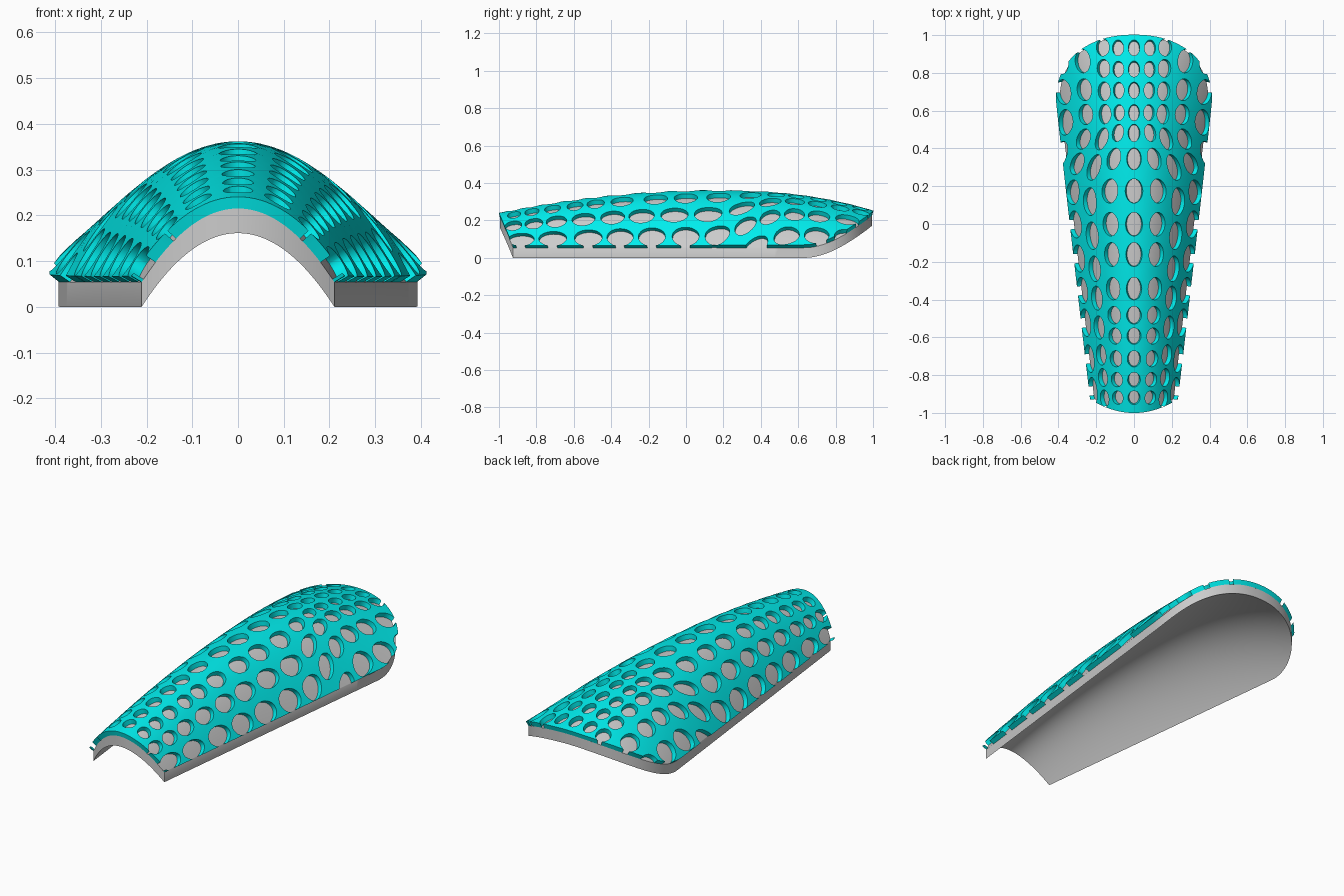
import bpy, bmesh
from math import sin, cos, pi, sqrt
from mathutils import Vector
from mathutils.geometry import delaunay_2d_cdt

if "Cube" in bpy.data.objects:
    bpy.data.objects.remove(bpy.data.objects["Cube"])

WALL, SKIN = 0.054, 0.026


# --- shape of the guard: an arch over a tapered plan outline ---
def half_width(y):
    return 0.21 + (y + 0.93) * 0.1155


def height(x, y):
    d = y - 0.15
    crown = 0.282 - (0.11 * (d / 0.85) ** 2.4 if d > 0 else 0.122 * (d / 1.15) ** 2)
    return max(0.0, crown * (1 - (x / half_width(y)) ** 2))


def front_y(u):
    return -0.995 + 0.07 * u * u


def back_y(u):
    return 0.63 + 0.365 * sqrt(max(0.0, 1 - abs(u) ** 2.2))


def plan(u, y):
    return Vector((u * half_width(y), y))


def finish(name, bm):
    bmesh.ops.recalc_face_normals(bm, faces=bm.faces) if name == "inner_shell" else None
    me = bpy.data.meshes.new(name)
    bm.to_mesh(me)
    bm.free()
    ob = bpy.data.objects.new(name, me)
    bpy.context.collection.objects.link(ob)
    return ob


def smooth(ob, angle):
    bpy.ops.object.select_all(action='DESELECT')
    ob.select_set(True)
    bpy.context.view_layer.objects.active = ob
    bpy.ops.object.shade_smooth_by_angle(angle=angle)


# --- grey inner shell: arch sheet thickened straight up ---
bm = bmesh.new()
NU, NV = 64, 70
rows = []
for i in range(NU + 1):
    u = sin(pi / 2 * (2 * i / NU - 1))
    row = []
    for j in range(NV + 1):
        p = plan(u, front_y(u) + (back_y(u) - front_y(u)) * j / NV)
        row.append(bm.verts.new((p.x, p.y, height(p.x, p.y))))
    rows.append(row)
for i in range(NU):
    for j in range(NV):
        bm.faces.new((rows[i][j], rows[i + 1][j], rows[i + 1][j + 1], rows[i][j + 1]))
ext = bmesh.ops.extrude_face_region(bm, geom=bm.faces[:], use_keep_orig=True)
bmesh.ops.translate(bm, vec=(0, 0, WALL),
                    verts=[g for g in ext["geom"] if isinstance(g, bmesh.types.BMVert)])
smooth(finish("inner_shell", bm), 0.6)


# --- hole layout: columns that squeeze together toward the wide end ---
NARROW = [0, 0.35, 0.65, 0.91, 1.2]
WIDE = [0, 0.19, 0.37, 0.62, 0.89]
MID_ROWS = [-.915, -.82, -.71, -.59, -.48, -.34, -.16, 0, .175, .344, .48, .587, .704, .815, .926]
COLUMN_ROWS = [
    MID_ROWS,
    MID_ROWS,
    [-.92, -.81, -.69, -.545, -.39, -.235, -.06, .12, .30, .45, .58, .70, .82, .93],
    [-.88, -.71, -.52, -.35, -.18, 0, .17, .32, .45, .58, .71, .86],
    [.37, .54, .70, .86],
]


def col_u(k, y):
    t = min(1, max(0, (y - 0.12) / 0.46))
    t = t * t * (3 - 2 * t)
    return NARROW[k] + (WIDE[k] - NARROW[k]) * t


holes = []
for k, ys in enumerate(COLUMN_ROWS):
    for n, y in enumerate(ys):
        lo = y - ys[n - 1] if n else ys[1] - y
        hi = ys[n + 1] - y if n < len(ys) - 1 else lo
        ry = (0.37 if k < 2 else 0.41) * (lo + hi) / 2
        a, b = max(0, k - 1), min(4, k + 1)
        rx = 0.35 * (col_u(b, y) - col_u(a, y)) / (b - a) * half_width(y)
        for side in ((1, -1) if k else (1,)):
            holes.append((k, side, y, rx, ry))


def hole_x(k, side, y):
    return side * col_u(k, y) * half_width(y)


def in_hole(x, y):
    for k, side, cy, rx, ry in holes:
        d = (y - cy) / ry
        if abs(d) < 1 and abs(x - hole_x(k, side, y)) < 0.99 * rx * sqrt(1 - d * d):
            return True
    return False


# --- teal perforated skin: flat triangulation lifted onto the arch ---
pts, edges = [], []


def add_loop(loop):
    s, n = len(pts), len(loop)
    pts.extend(loop)
    edges.extend((s + i, s + (i + 1) % n) for i in range(n))


us = [sin(pi / 2 * (i / 30 - 1)) for i in range(61)]
outline = [plan(u, front_y(u)) for u in us]
outline += [plan(1, front_y(1) + (0.63 - front_y(1)) * i / 60) for i in range(1, 60)]
outline += [plan(u, back_y(u)) for u in reversed(us)]
outline += [plan(-1, 0.63 + (front_y(1) - 0.63) * i / 60) for i in range(1, 60)]
add_loop(outline)
for k, side, cy, rx, ry in holes:
    loop = []
    for i in range(28):
        a = 2 * pi * i / 28
        y = cy + ry * sin(a)
        loop.append(Vector((hole_x(k, side, y) + rx * cos(a), y)))
    add_loop(loop)
for j in range(80):
    for i in range(-15, 16):
        u, y = i / 15.6, -0.985 + 1.97 * j / 79
        if front_y(u) + .01 < y < back_y(u) - .01:
            p = plan(u, y)
            if not in_hole(p.x, p.y):
                pts.append(p)

v2, _, tris, *_ = delaunay_2d_cdt(pts, edges, [], 0, 1e-5)
bm = bmesh.new()
verts = [bm.verts.new((p.x, p.y, height(p.x, p.y) + WALL)) for p in v2]
for t in tris:
    c = sum((v2[i] for i in t), Vector((0, 0))) / len(t)
    u = c.x / half_width(c.y)
    if abs(u) < 0.9995 and front_y(u) < c.y < back_y(u) and not in_hole(c.x, c.y):
        f = bm.faces.new([verts[i] for i in t])
        f.normal_update()
        if f.normal.z < 0:
            f.normal_flip()
bmesh.ops.delete(bm, geom=[v for v in bm.verts if not v.link_faces], context='VERTS')
skin = finish("perforated_skin", bm)
mod = skin.modifiers.new("thickness", 'SOLIDIFY')
mod.thickness, mod.offset = SKIN, 1
bpy.context.view_layer.objects.active = skin
skin.select_set(True)
bpy.ops.object.modifier_apply(modifier=mod.name)
smooth(skin, 0.6)

teal = bpy.data.materials.new("teal")
teal.diffuse_color = (0.0, 0.85, 0.85, 1)
teal.use_nodes = True
teal.node_tree.nodes["Principled BSDF"].inputs["Base Color"].default_value = teal.diffuse_color
skin.data.materials.append(teal)
